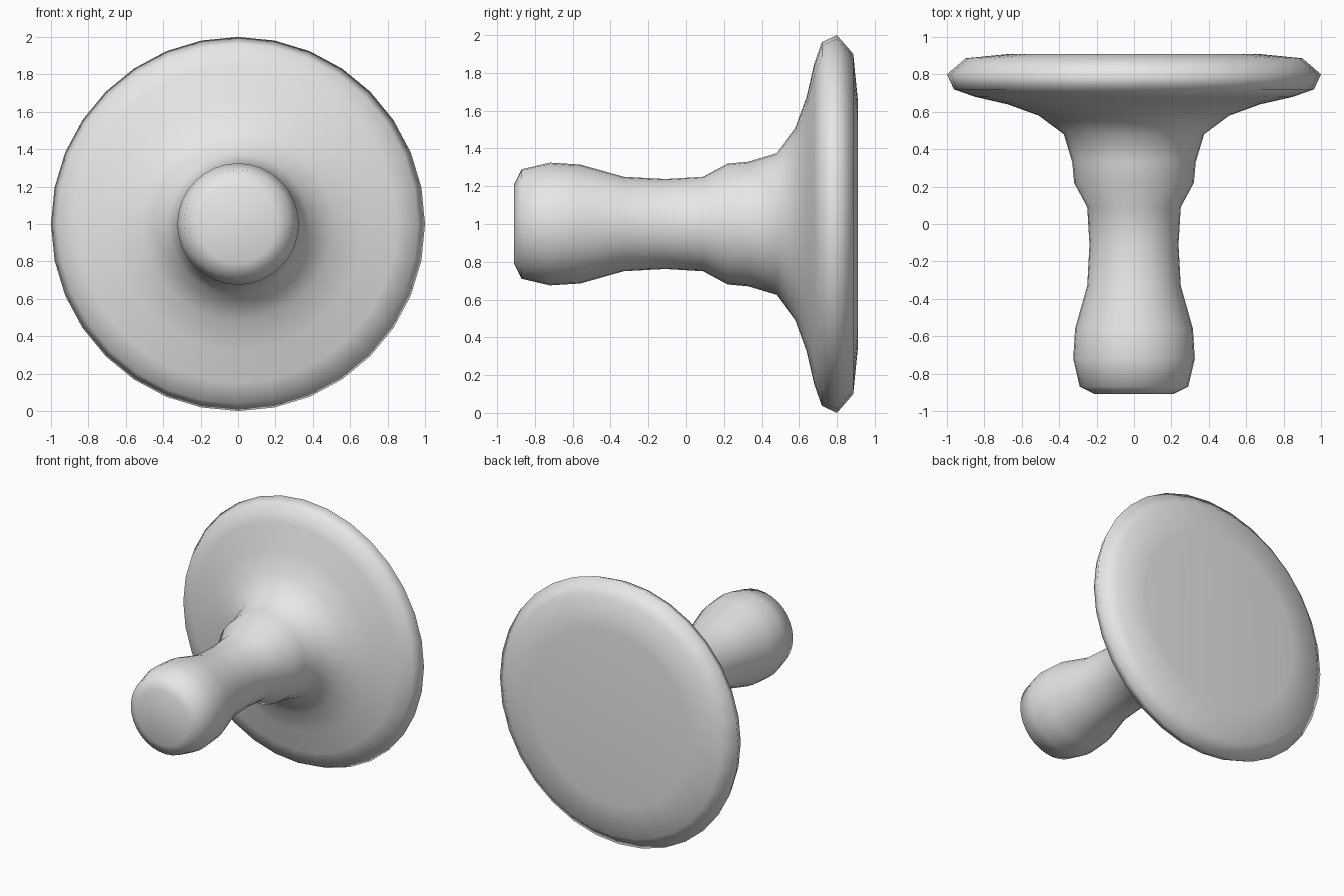
import bpy, bmesh, math
from mathutils import Vector

cube = bpy.data.objects.get("Cube")
if cube:
    bpy.data.objects.remove(cube)

SIDES = 32
CENTRE = Vector((0, 0, 1))

# Plain grey material
grey = bpy.data.materials.new("plain_grey")
grey.use_nodes = True
colour = (0.8, 0.8, 0.8, 1)
grey.diffuse_color = colour
grey.node_tree.nodes["Principled BSDF"].inputs["Base Color"].default_value = colour

# Turned profile as (depth along y, radius): rounded grip, waist, collar, flared disc
profile = [
    (-0.91, 0.21), (-0.87, 0.29), (-0.72, 0.325), (-0.56, 0.315),
    (-0.33, 0.25), (-0.11, 0.238), (0.09, 0.25), (0.22, 0.32),
    (0.33, 0.33), (0.48, 0.375), (0.58, 0.51), (0.64, 0.675),
    (0.68, 0.85), (0.72, 0.963), (0.80, 1.0), (0.886, 0.90), (0.91, 0.66),
]


def lathe(name, points, material):
    """Spin the profile around the y axis and close both ends with flat caps."""
    bm = bmesh.new()
    verts = [bm.verts.new(CENTRE + Vector((0, y, r))) for y, r in points]
    edges = [bm.edges.new(pair) for pair in zip(verts, verts[1:])]
    bmesh.ops.spin(bm, geom=verts + edges, cent=CENTRE, axis=(0, 1, 0),
                   angle=math.tau, steps=SIDES, use_merge=True)
    bmesh.ops.remove_doubles(bm, verts=bm.verts, dist=0.0005)
    rims = [e for e in bm.edges if e.is_boundary]
    bmesh.ops.holes_fill(bm, edges=rims, sides=0)
    bmesh.ops.recalc_face_normals(bm, faces=bm.faces)
    for face in bm.faces:
        face.smooth = True
    mesh = bpy.data.meshes.new(name)
    bm.to_mesh(mesh)
    bm.free()
    mesh.materials.append(material)
    obj = bpy.data.objects.new(name, mesh)
    bpy.context.scene.collection.objects.link(obj)
    return obj


# Handle and disc turned as one piece
lathe("turned_handle_and_disc", profile, grey)
